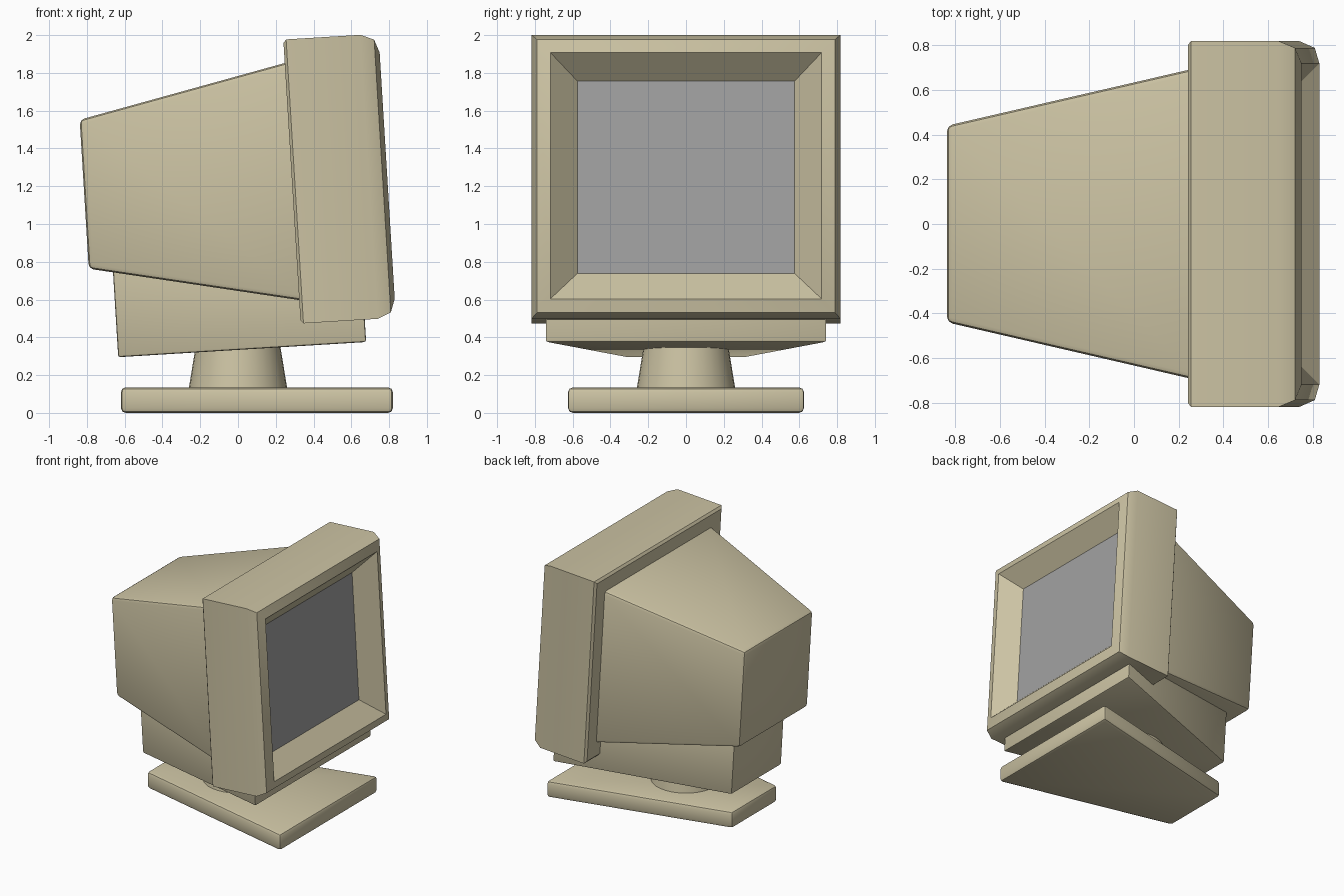
import bpy, bmesh, math
from mathutils import Matrix

if "Cube" in bpy.data.objects:
    bpy.data.objects.remove(bpy.data.objects["Cube"])

TILT = Matrix.Rotation(-math.radians(3.5), 4, 'Y')   # screen leans back


def material(name, rgb):
    m = bpy.data.materials.new(name)
    m.diffuse_color = (*rgb, 1)
    m.use_nodes = True
    m.node_tree.nodes["Principled BSDF"].inputs["Base Color"].default_value = m.diffuse_color
    return m


BEIGE = material("beige plastic", (0.604, 0.546, 0.367))
GREY = material("screen grey", (0.36, 0.36, 0.36))


def loft(name, rings, bevel=0, tilt=False):
    """Skin a list of equal-sized point rings and cap both ends."""
    bm = bmesh.new()
    loops = [[bm.verts.new(p) for p in ring] for ring in rings]
    n = len(loops[0])
    for a, b in zip(loops, loops[1:]):
        for i in range(n):
            j = (i + 1) % n
            bm.faces.new((a[i], a[j], b[j], b[i]))
    bm.faces.new(loops[0][::-1])
    bm.faces.new(loops[-1])
    bmesh.ops.recalc_face_normals(bm, faces=bm.faces)
    if bevel:
        bmesh.ops.bevel(bm, geom=bm.edges[:], offset=bevel, segments=2,
                        profile=0.5, affect='EDGES')
    if tilt:
        bm.transform(TILT)
    me = bpy.data.meshes.new(name)
    bm.to_mesh(me)
    bm.free()
    ob = bpy.data.objects.new(name, me)
    bpy.context.collection.objects.link(ob)
    me.materials.append(BEIGE)
    bpy.ops.object.select_all(action='DESELECT')
    ob.select_set(True)
    bpy.context.view_layer.objects.active = ob
    bpy.ops.object.shade_smooth_by_angle(angle=math.radians(30))
    return ob


MID = 1.205   # height of the screen axis in the tilted frame


def upright(x, hy, hz):
    """Rectangle facing along x, centred on the screen axis."""
    return [(x, -hy, MID - hz), (x, hy, MID - hz), (x, hy, MID + hz), (x, -hy, MID + hz)]


def wedge(x0, hy0, x1, hy1, z):
    """Flat trapezoid, narrow at x0 and wide at x1."""
    return [(x0, -hy0, z), (x1, -hy1, z), (x1, hy1, z), (x0, hy0, z)]


# Bezel: (depth, inset) profile, ending in the recessed screen
profile = [(0.36, 0.018), (0.375, 0), (0.77, 0), (0.84, 0.03), (0.865, 0.10), (0.73, 0.243)]
bezel = loft("screen_bezel", [upright(x, 0.818 - i, 0.753 - i) for x, i in profile], tilt=True)
bezel.data.materials.append(GREY)
max(bezel.data.polygons, key=lambda p: p.center.x * (p.area < 1.5 and p.area > 1)).material_index = 1

# Tapered housing behind the bezel
loft("rear_housing", [upright(-0.742, 0.44, 0.395), upright(0.40, 0.70, 0.637)], 0.025, True)

# Wedge-shaped chin under the housing
loft("lower_housing", [wedge(-0.615, 0.32, 0.70, 0.745, z) for z in (0.333, 0.85)], 0.012, True)

# Swivel neck
neck = [[(r * math.cos(t * math.pi / 16), r * math.sin(t * math.pi / 16), z) for t in range(32)]
        for r, z in ((0.262, 0.12), (0.223, 0.36))]
loft("swivel_neck", neck)

# Foot
loft("base_foot", [wedge(-0.62, 0.29, 0.82, 0.63, z) for z in (0, 0.135)], 0.025)
